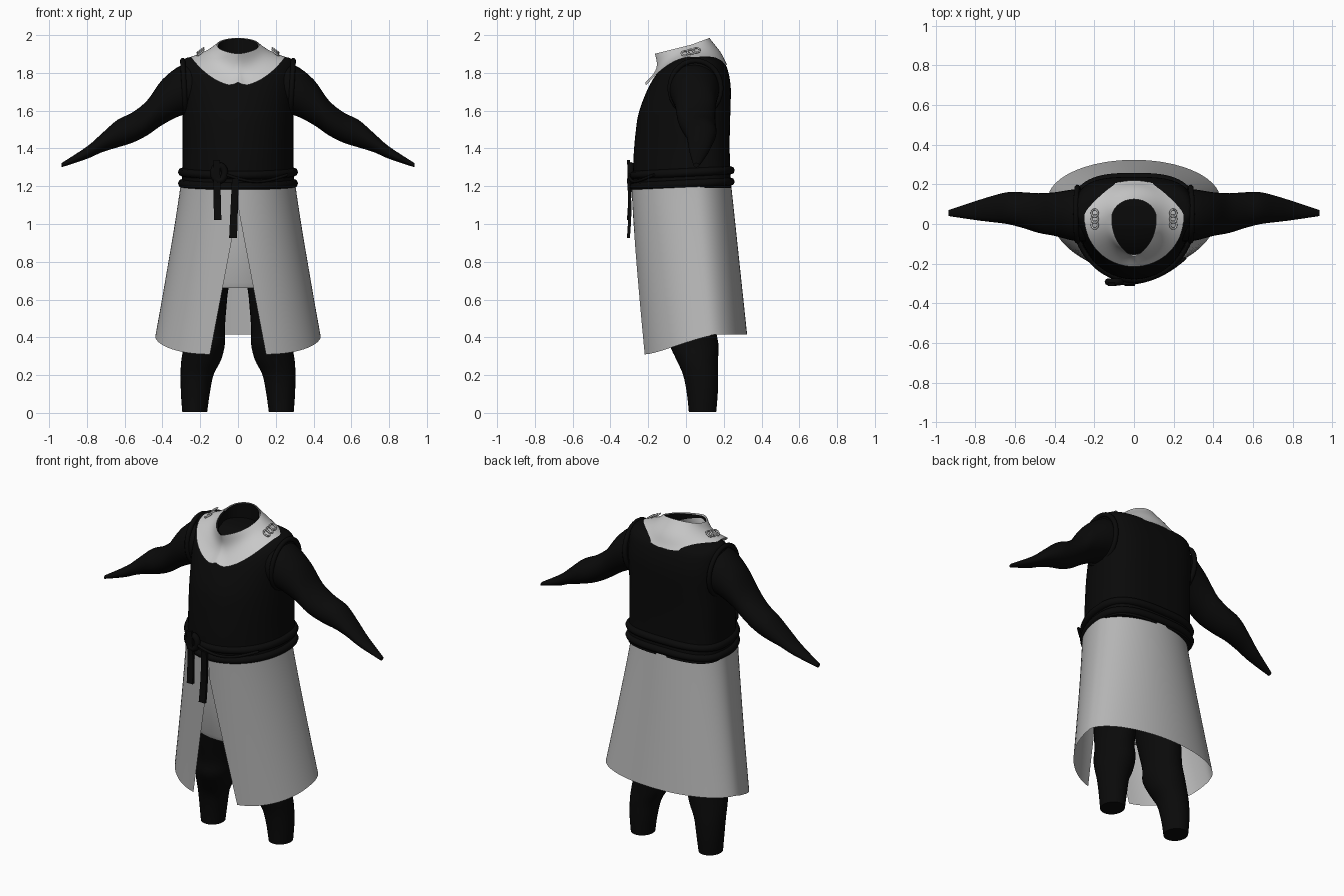
import bpy, bmesh, math
from math import sin, cos, pi
from mathutils import Vector

cube = bpy.data.objects.get("Cube")
if cube:
    bpy.data.objects.remove(cube)


def material(name, v):
    m = bpy.data.materials.new(name)
    m.use_nodes = True
    m.diffuse_color = (v, v, v, 1)
    m.node_tree.nodes["Principled BSDF"].inputs["Base Color"].default_value = (v, v, v, 1)
    return m


BLACK = material("black cloth", 0.003)
GREY = material("grey skirt cloth", 0.47)
PALE = material("pale cowl cloth", 0.58)


def smooth_rows(rows, steps):
    """Resample a table of section values with a Catmull-Rom spline."""
    out = []
    for i in range(len(rows) - 1):
        p = [Vector(rows[max(0, min(len(rows) - 1, i + k))]) for k in (-1, 0, 1, 2)]
        for s in range(steps):
            t = s / steps
            out.append(p[1] + 0.5 * t * ((p[2] - p[0]) + t * ((2 * p[0] - 5 * p[1] + 4 * p[2] - p[3])
                       + t * (3 * (p[1] - p[2]) + p[3] - p[0]))))
    return out + [Vector(rows[-1])]


def power(v, e):
    return math.copysign(abs(v) ** e, v)


def oval(z, rx, front, back, cy=0.05, square=1.0, n=48):
    """Horizontal section whose front and back depths differ."""
    pts = []
    for i in range(n):
        t = 2 * pi * i / n
        s, e = sin(t), (square if sin(t) > 0 else 1.0)
        pts.append((rx * power(cos(t), e), cy + ((back - cy) if s > 0 else (cy - front)) * power(s, e), z))
    return pts


def loft(name, rings, mat, closed=True, caps=True):
    bm = bmesh.new()
    vs = [[bm.verts.new(p) for p in r] for r in rings]
    n = len(vs[0])
    for a, b in zip(vs, vs[1:]):
        for i in range(n if closed else n - 1):
            j = (i + 1) % n
            bm.faces.new((a[i], a[j], b[j], b[i]))
    if caps:
        bm.faces.new(vs[0])
        bm.faces.new(vs[-1])
    bmesh.ops.recalc_face_normals(bm, faces=bm.faces)
    me = bpy.data.meshes.new(name)
    bm.to_mesh(me)
    bm.free()
    me.materials.append(mat)
    ob = bpy.data.objects.new(name, me)
    bpy.context.collection.objects.link(ob)
    bpy.ops.object.select_all(action="DESELECT")
    ob.select_set(True)
    bpy.context.view_layer.objects.active = ob
    bpy.ops.object.shade_smooth_by_angle(angle=math.radians(50))
    return ob


def cord(name, pts, radius, mat, cyclic=False):
    cu = bpy.data.curves.new(name, "CURVE")
    cu.dimensions = "3D"
    cu.bevel_depth = radius
    cu.bevel_resolution = 2
    cu.use_fill_caps = True
    sp = cu.splines.new("POLY")
    sp.points.add(len(pts) - 1)
    for p, c in zip(sp.points, pts):
        p.co = (*c, 1)
    sp.use_cyclic_u = cyclic
    cu.materials.append(mat)
    ob = bpy.data.objects.new(name, cu)
    bpy.context.collection.objects.link(ob)


# Torso: height, half width, front, back
torso = [(1.19, .298, -.28, .24), (1.35, .293, -.278, .232), (1.5, .293, -.265, .232),
         (1.6, .293, -.247, .235), (1.72, .298, -.2, .237), (1.8, .298, -.15, .225),
         (1.85, .293, -.09, .205), (1.88, .27, -.03, .165), (1.89, .18, 0, .12)]
loft("torso", [oval(*r, square=.65) for r in smooth_rows(torso, 4)], BLACK)

# Sleeves and trouser legs, one per side
sleeve = [(.2, 1.59, 1.85, -.09, .18), (.3, 1.575, 1.84, -.085, .175), (.4, 1.525, 1.765, -.06, .16),
          (.48, 1.47, 1.655, -.045, .155), (.56, 1.43, 1.59, -.02, .16), (.64, 1.405, 1.55, 0, .16),
          (.72, 1.38, 1.48, .01, .14), (.8, 1.345, 1.41, .02, .115), (.935, 1.3, 1.322, .04, .07)]
leg = [(.005, .163, .295, .015, .16), (.1, .15, .302, .005, .168), (.2, .13, .304, -.015, .17),
       (.28, .09, .3, -.05, .17), (.36, .07, .285, -.085, .172), (.44, .07, .275, -.085, .16),
       (.55, .062, .262, -.11, .17), (.66, .05, .25, -.13, .17), (.85, .01, .24, -.14, .16)]
angles = [2 * pi * i / 28 for i in range(28)]
for side, label in ((1, "left"), (-1, "right")):
    loft(label + "_sleeve", [[(side * x, (a + b) / 2 + (b - a) / 2 * cos(t), (lo + hi) / 2 + (hi - lo) / 2 * sin(t))
                              for t in angles] for x, lo, hi, a, b in smooth_rows(sleeve, 4)], BLACK)
    loft(label + "_trouser_leg", [[(side * ((lo + hi) / 2 + (hi - lo) / 2 * cos(t)),
                                    (a + b) / 2 + (b - a) / 2 * sin(t), z) for t in angles]
                                  for z, lo, hi, a, b in smooth_rows(leg, 4)], BLACK)
    cord(label + "_armhole_trim", [(side * (.285 + .008 * sin(t)), .05 + .135 * cos(t), 1.72 + .145 * sin(t))
                                   for t in angles], .014, BLACK, True)
    # Shoulder clasp made of small curls
    for k in (-1, 0, 1):
        cord(label + "_clasp_curl", [(side * (.198 + .016 * cos(t)), .025 + k * .03 + .019 * sin(t),
                                      1.912 - .012 * cos(t) + .008 * k) for t in angles[::2]], .005, PALE, True)

# Wrapped skirt, open at the front below the waist
TOP, COLS = 1.2, 72


def skirt_point(u, v):
    t0 = -pi / 2 + 2 * pi * u
    hem = .415 - .105 * max(0, -sin(t0)) ** 1.4
    z = TOP + (hem - TOP) * v
    f = (TOP - z) / .78
    rx = .305 + .13 * f ** 1.08
    gap = math.asin(max(.002, (1.09 - z) * .19) / rx)
    t = -pi / 2 + gap + (2 * pi - 2 * gap) * u
    cy = .05 + .07 * f
    depth = (.24 + .083 * f - cy) if sin(t) > 0 else (cy + .289 - .044 * f)
    return (rx * cos(t), cy + depth * sin(t), z)


loft("skirt", [[skirt_point(i / COLS, j / 20) for i in range(COLS + 1)] for j in range(21)],
     GREY, closed=False, caps=False)

# Under tunic with a turned-in hem
tunic = [(1.2, .28, -.25, .21), (.9, .285, -.235, .215), (.69, .285, -.215, .215), (.662, .28, -.205, .21),
         (.665, .262, -.185, .195), (.72, .26, -.18, .19)]
loft("under_tunic", [oval(*r) for r in tunic], GREY, caps=False)


# Cowl: neck rim flaring out to a hem that dips at the chest
def cowl_point(t, f):
    s, c = sin(t), cos(t)
    fr = max(0, -s)
    rim_y = .03 + (.095 if s > 0 else .195) * s
    rim = Vector((.112 * power(c, 1 + .5 * fr), rim_y, 1.95 + (.37 if s > 0 else .25) * (rim_y - .03)))
    hem_y = .03 + (.19 if s > 0 else .245) * s
    drop = .045 * s ** 2 if s > 0 else .155 * fr ** 1.9
    hem_x = .25 * c
    hem = Vector((hem_x, hem_y, 1.885 - drop + .02 * fr * math.exp(-(hem_x / .025) ** 2)))
    p = rim.lerp(hem, f)
    pinch = 1 - (.08 + .07 * fr) * sin(pi * f)
    p.x *= pinch
    p.y = .03 + (p.y - .03) * (pinch if s < 0 else 1.03 - .03 * cos(2 * pi * f))
    return p


turn = [2 * pi * i / 64 for i in range(64)]
loft("cowl", [[cowl_point(t, j / 10) for t in turn] for j in range(11)], PALE, caps=False)


def lining_point(t, f):
    p = cowl_point(t, 0)
    return (p.x * .94, .02 + (p.y - .02) * .94, p.z - .004 + (1.885 - p.z) * f)


loft("cowl_lining", [[lining_point(t, f) for t in turn] for f in (0, .5, 1)], BLACK, caps=False)

# Belt wraps, knot and hanging ends
for n, z in enumerate((1.215, 1.275)):
    band = oval(z, .296, -.276, .236, square=.7, n=64)
    cord("belt_wrap_%d" % (n + 1), [(x, y, h + .05 * (y - .05)) for x, y, h in band], .022, BLACK, True)
cord("belt_loose_loop", [(-.06 + .32 * k / 12, -.3 + .13 * (k / 12) ** 2.2, 1.26 - .035 * sin(pi * k / 12))
                         for k in range(13)], .008, BLACK)
cord("belt_knot", [(-.1 + .03 * cos(t), -.292, 1.27 + .04 * sin(t)) for t in angles], .018, BLACK, True)


def strap(name, x, low, high, width, lean):
    rings = []
    for k in range(7):
        f = k / 6
        cx, y, w = x + lean * f, -.305 + .008 * sin(pi * f), width * (1 - .15 * f)
        z = low + (high - low) * f
        rings.append([(cx - w / 2, y - .008, z), (cx + w / 2, y - .008, z),
                      (cx + w / 2, y + .008, z), (cx - w / 2, y + .008, z)])
    loft(name, rings, BLACK)


strap("belt_end_short", -.108, 1.02, 1.34, .04, -.005)
strap("belt_end_long", -.026, .925, 1.24, .042, .012)
